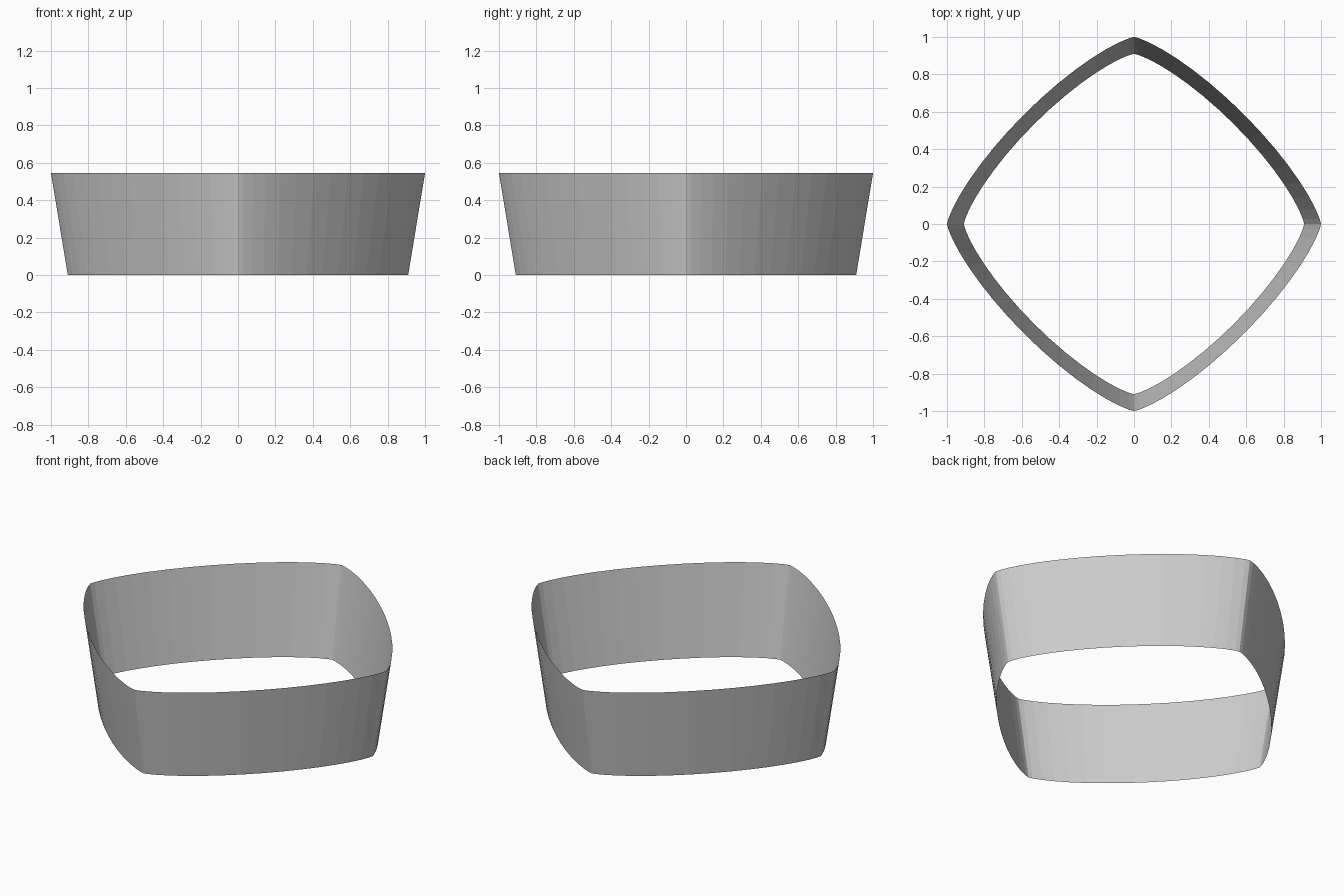
import bpy, bmesh, math

if "Cube" in bpy.data.objects:
    bpy.data.objects.remove(bpy.data.objects["Cube"])

SEGMENTS = 64
EXPONENT = 1.3
HEIGHT = 0.545

def outline(bm, size, z):
    # Superellipse outline: a diamond with rounded corners
    verts = []
    for i in range(SEGMENTS):
        a = 2 * math.pi * i / SEGMENTS
        c, s = math.cos(a), math.sin(a)
        x = math.copysign(abs(c) ** (2 / EXPONENT), c) * size
        y = math.copysign(abs(s) ** (2 / EXPONENT), s) * size
        verts.append(bm.verts.new((x, y, z)))
    return verts

# Open, flared band with a single-layer wall
bm = bmesh.new()
lower = outline(bm, 0.91, 0)
upper = outline(bm, 1.0, HEIGHT)
for i in range(SEGMENTS):
    j = (i + 1) % SEGMENTS
    bm.faces.new((lower[i], lower[j], upper[j], upper[i]))
mesh = bpy.data.meshes.new("flared_band")
bm.to_mesh(mesh)
bm.free()
band = bpy.data.objects.new("flared_band", mesh)
bpy.context.collection.objects.link(band)
